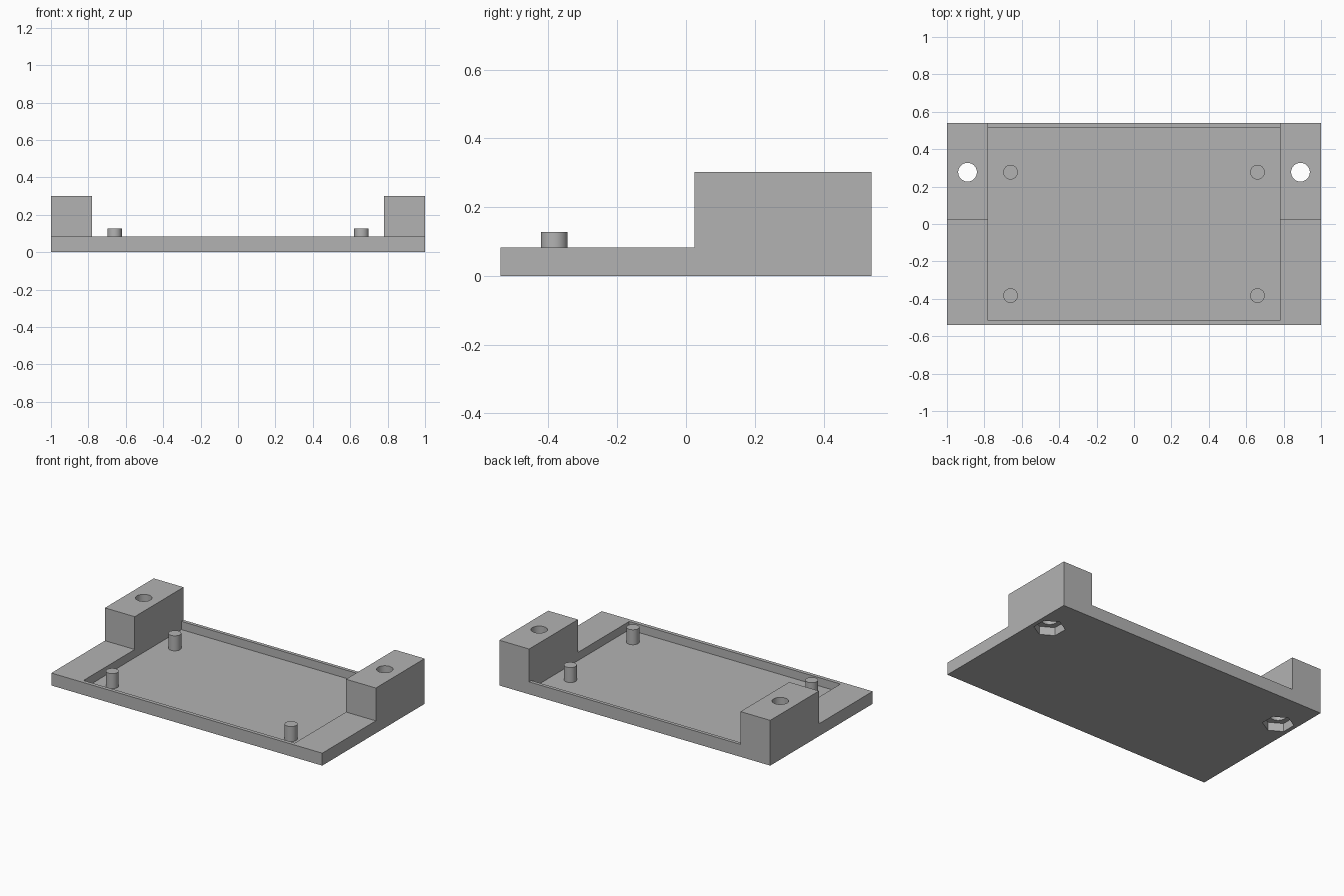
import bpy, bmesh, math
from mathutils import Matrix

if "Cube" in bpy.data.objects:
    bpy.data.objects.remove(bpy.data.objects["Cube"], do_unlink=True)

grey = bpy.data.materials.new("plain grey")
colour = (0.45, 0.45, 0.45, 1)
grey.diffuse_color = colour
grey.use_nodes = True
grey.node_tree.nodes["Principled BSDF"].inputs["Base Color"].default_value = colour


def add_object(name, bm):
    mesh = bpy.data.meshes.new(name)
    bm.to_mesh(mesh)
    bm.free()
    mesh.materials.append(grey)
    obj = bpy.data.objects.new(name, mesh)
    bpy.context.collection.objects.link(obj)
    return obj


def box(name, low, high):
    bm = bmesh.new()
    bmesh.ops.create_cube(bm, size=1)
    for v in bm.verts:
        v.co = [h if c > 0 else l for c, l, h in zip(v.co, low, high)]
    return add_object(name, bm)


def prism(name, x, y, low, high, radius, sides=48, turn=0):
    bm = bmesh.new()
    place = Matrix.Translation((x, y, (low + high) / 2)) @ Matrix.Rotation(turn, 4, "Z")
    bmesh.ops.create_cone(bm, cap_ends=True, segments=sides, radius1=radius,
                          radius2=radius, depth=high - low, matrix=place)
    return add_object(name, bm)


def boolean(target, tool, operation):
    mod = target.modifiers.new(tool.name, "BOOLEAN")
    mod.operation = operation
    mod.solver = "EXACT"
    mod.object = tool
    bpy.context.view_layer.objects.active = target
    bpy.ops.object.modifier_apply(modifier=mod.name)
    bpy.data.objects.remove(tool, do_unlink=True)


FLOOR, RIM, TOP = 0.028, 0.083, 0.302
INNER, DEPTH = 0.78, 0.54

# Plate with raised mounting blocks at the rear corners
tray = box("tray", (-1, -DEPTH, 0), (1, DEPTH, RIM))
for side in (-1, 1):
    xs = sorted((side * INNER, side))
    block = box("mounting_block", (xs[0], 0.025, 0), (xs[1], DEPTH, TOP))
    boolean(tray, block, "UNION")

# Shallow recess between the blocks
boolean(tray, box("recess", (-INNER, -0.515, FLOOR), (INNER, 0.517, 0.2)), "DIFFERENCE")

# Bolt holes with hexagonal nut pockets underneath
for side in (-1, 1):
    boolean(tray, prism("bolt_hole", side * 0.89, 0.277, -0.1, 0.4, 0.05), "DIFFERENCE")
    boolean(tray, prism("nut_pocket", side * 0.89, 0.277, -0.1, 0.055, 0.095, 6), "DIFFERENCE")

# Locating pins on the recess floor
pins = []
for x in (-0.66, 0.66):
    for y in (-0.383, 0.277):
        pins.append(prism("locating_pin", x, y, FLOOR - 0.01, 0.128, 0.039))

# Smooth round walls, crisp edges
bpy.ops.object.select_all(action="DESELECT")
for obj in [tray] + pins:
    obj.select_set(True)
bpy.context.view_layer.objects.active = tray
bpy.ops.object.shade_smooth_by_angle(angle=math.radians(30))
